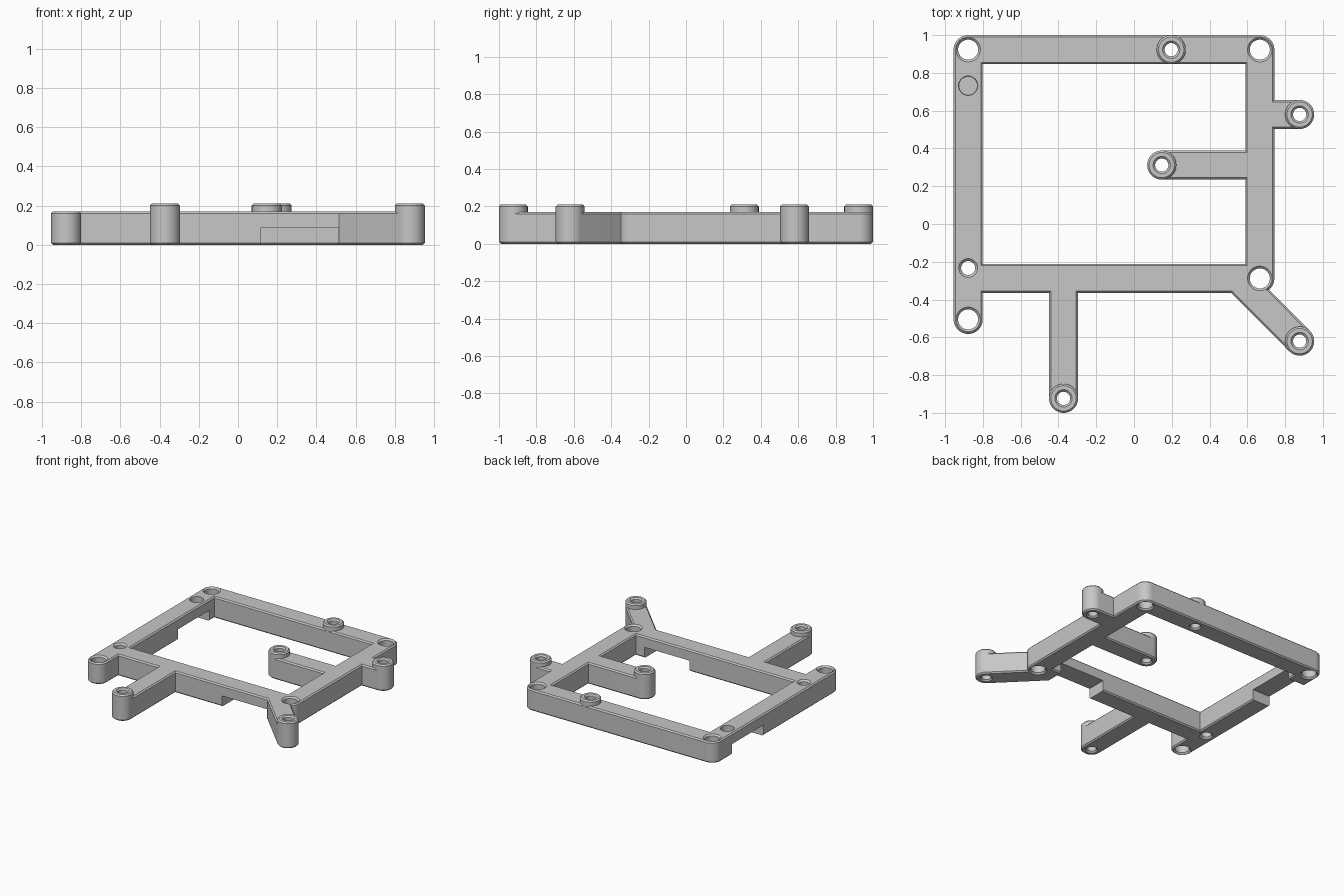
import bpy, bmesh, math
from mathutils import Vector
from mathutils.geometry import delaunay_2d_cdt

cube = bpy.data.objects.get("Cube")
if cube:
    bpy.data.objects.remove(cube, do_unlink=True)

BODY_H, BOSS_H = 0.17, 0.21
R = 0.077       # half width of the bars, radius of the bosses
EDGE = 0.01     # chamfer on outer edges

grey = bpy.data.materials.new("light grey")
grey.use_nodes = True
colour = (0.57, 0.57, 0.57, 1)
grey.diffuse_color = colour
grey.node_tree.nodes["Principled BSDF"].inputs["Base Color"].default_value = colour


def arc(x, y, r, a0, a1):
    n = max(3, round(abs(a1 - a0) / 7.5))
    angles = [math.radians(a0 + (a1 - a0) * i / n) for i in range(n + 1)]
    return [(x + r * math.cos(a), y + r * math.sin(a)) for a in angles]


def circle(x, y, r):
    return arc(x, y, r, 0, 360)[:-1]


def inset(loop, d):
    """Move a loop sideways by d with mitred corners (positive is left)."""
    pts = [Vector(p) for p in loop]
    out = []
    for i, p in enumerate(pts):
        a = (p - pts[i - 1]).normalized()
        b = (pts[(i + 1) % len(pts)] - p).normalized()
        na, nb = Vector((-a.y, a.x)), Vector((-b.y, b.x))
        out.append(p + (na + nb) * d / (1 + na.dot(nb)))
    return out


def is_inside(p, segments):
    """Even-odd test of a point against all boundary segments."""
    hit = False
    for a, b in segments:
        if (a.y > p.y) != (b.y > p.y):
            if p.x < a.x + (p.y - a.y) * (b.x - a.x) / (b.y - a.y):
                hit = not hit
    return hit


def fill_cap(bm, rings):
    """Fill the flat area between an outer ring and its holes."""
    verts = [v for ring in rings for v in ring]
    pts = [v.co.to_2d() for v in verts]
    edges, start = [], 0
    for ring in rings:
        n = len(ring)
        edges += [(start + i, start + (i + 1) % n) for i in range(n)]
        start += n
    segments = [(pts[a], pts[b]) for a, b in edges]
    coords, _, faces, origin, _, _ = delaunay_2d_cdt(pts, edges, [], 0, 1e-6)
    for f in faces:
        centre = sum((coords[i] for i in f), Vector((0, 0))) / len(f)
        if is_inside(centre, segments):
            bm.faces.new([verts[origin[i][0]] for i in f])


def slab(name, loops, height):
    """Chamfered plate from (loop, chamfer) pairs; holes use a negative chamfer."""
    bm = bmesh.new()
    bottom, top = [], []
    for loop, c in loops:
        k = abs(c)
        rings = []
        for d, z in ((c, 0), (0, k), (0, height - k), (c, height)):
            rings.append([bm.verts.new((p.x, p.y, z)) for p in inset(loop, d)])
        n = len(loop)
        for low, high in zip(rings, rings[1:]):
            for i in range(n):
                j = (i + 1) % n
                bm.faces.new((low[i], low[j], high[j], high[i]))
        bottom.append(rings[0])
        top.append(rings[-1])
    fill_cap(bm, bottom)
    fill_cap(bm, top)
    bmesh.ops.recalc_face_normals(bm, faces=bm.faces[:])
    mesh = bpy.data.meshes.new(name)
    bm.to_mesh(mesh)
    bm.free()
    mesh.materials.append(grey)
    ob = bpy.data.objects.new(name, mesh)
    bpy.context.collection.objects.link(ob)
    return ob


def activate(ob):
    bpy.ops.object.select_all(action='DESELECT')
    ob.select_set(True)
    bpy.context.view_layer.objects.active = ob


def cut(ob, cutter, z):
    cutter.location.z = z
    cutter.hide_render = True
    bpy.context.view_layer.update()
    activate(ob)
    mod = ob.modifiers.new("cut", 'BOOLEAN')
    mod.operation = 'DIFFERENCE'
    mod.solver = 'EXACT'
    mod.object = cutter
    bpy.ops.object.modifier_apply(modifier=mod.name)
    bpy.data.objects.remove(cutter, do_unlink=True)


# Mounting points
left, right, back, front = -0.878, 0.666, 0.923, -0.288
corner_holes = [(left, back), (right, back), (right, front), (left, -0.505)]
bosses = {
    "front_boss": (-0.373, -0.923),
    "diagonal_boss": (0.877, -0.62),
    "side_boss": (0.877, 0.58),
    "inner_boss": (0.147, 0.312),
    "back_boss": (0.197, back),
}

# Frame outline with its arms, counter-clockwise
outer = (
    arc(left, -0.505, R, 180, 360)
    + [(left + R, front - R), (-0.373 - R, front - R)]
    + arc(*bosses["front_boss"], R, 180, 360)
    + [(-0.373 + R, front - R), (0.515, front - R)]
    + arc(*bosses["diagonal_boss"], R, 225, 405)
    + arc(right, front, R, -51, 0)
    + [(right + R, 0.58 - R)]
    + arc(*bosses["side_boss"], R, -90, 90)
    + [(right + R, 0.58 + R)]
    + arc(right, back, R, 0, 90)
    + arc(left, back, R, 90, 180)
)

# Window in the frame, stepping round the inner arm
window = (
    [(left + R, front + R), (right - R, front + R), (right - R, 0.312 - R)]
    + arc(*bosses["inner_boss"], R, 270, 90)
    + [(right - R, 0.312 + R), (right - R, back - R), (left + R, back - R)]
)

loops = [(outer, EDGE), (window, -EDGE), (circle(left, -0.233, 0.037), -0.013)]
loops += [(circle(x, y, 0.053), -0.012) for x, y in corner_holes]
loops += [(circle(x, y, 0.05), -0.005) for x, y in bosses.values()]
frame = slab("frame", loops, BODY_H)

# Clearance notches under the front and left bars, and the blind pocket
for name, x0, x1, y0, y1 in (("front_notch", 0.115, 0.513, -0.45, -0.15),
                             ("left_notch", -1.05, -0.75, 0.387, 0.785)):
    corners = [(x0, y0), (x1, y0), (x1, y1), (x0, y1)]
    cut(frame, slab(name, [(corners, 0.001)], 0.185), -0.1)
cut(frame, slab("pocket", [(circle(left, 0.732, 0.051), 0.002)], 0.2), 0.11)

# Raised screw bosses
parts = [frame]
for name, (x, y) in bosses.items():
    parts.append(slab(name, [(circle(x, y, R), EDGE),
                             (circle(x, y, 0.035), -0.011)], BOSS_H))

for ob in parts:
    activate(ob)
    bpy.ops.object.shade_smooth_by_angle(angle=math.radians(30))
